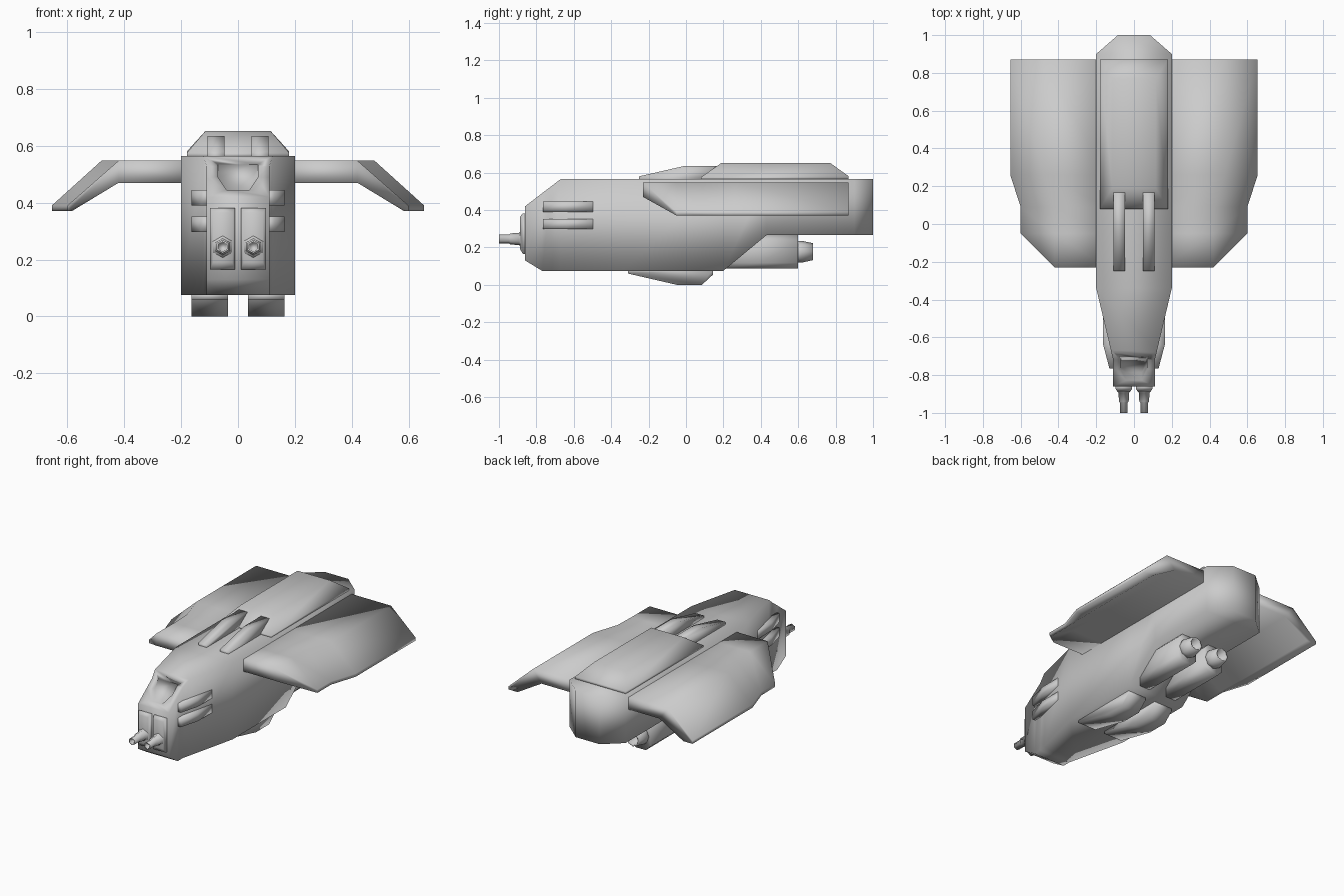
import bpy, bmesh
from math import cos, sin, pi

cube = bpy.data.objects.get("Cube")
if cube:
    bpy.data.objects.remove(cube, do_unlink=True)

grey = bpy.data.materials.new("hull_grey")
grey.use_nodes = True
COLOR = (0.6, 0.6, 0.6, 1)
grey.diffuse_color = COLOR
grey.node_tree.nodes["Principled BSDF"].inputs["Base Color"].default_value = COLOR


def loft(name, rings, mirror=False):
    """Skin equal-length point rings, cap both ends, optionally mirror across x."""
    bm = bmesh.new()
    loops = [[bm.verts.new(p) for p in ring] for ring in rings]
    n = len(loops[0])
    for a, b in zip(loops, loops[1:]):
        for i in range(n):
            j = (i + 1) % n
            bm.faces.new((a[i], a[j], b[j], b[i]))
    bm.faces.new(loops[0][::-1])
    bm.faces.new(loops[-1])
    bmesh.ops.remove_doubles(bm, verts=bm.verts, dist=0.0005)
    bmesh.ops.recalc_face_normals(bm, faces=bm.faces)
    for f in bm.faces:
        f.smooth = True
    mesh = bpy.data.meshes.new(name)
    bm.to_mesh(mesh)
    bm.free()
    mesh.materials.append(grey)
    obj = bpy.data.objects.new(name, mesh)
    bpy.context.collection.objects.link(obj)
    if mirror:
        obj.modifiers.new("Mirror", 'MIRROR').use_mirror_merge = False
    return obj


def rect(y, x0, x1, z0, z1):
    return [(x0, y, z0), (x1, y, z0), (x1, y, z1), (x0, y, z1)]


def prism(name, profile, x0, x1, mirror=True):
    """Extrude a (y, z) side profile from x0 to x1."""
    return loft(name, [[(x, y, z) for y, z in profile] for x in (x0, x1)], mirror)


def turned(name, cx, cz, steps, sides):
    """Turned part along y from (y, radius) steps."""
    angles = [pi / 2 + 2 * pi * i / sides for i in range(sides)]
    return loft(name, [[(cx + r * cos(a), y, cz + r * sin(a)) for a in angles]
                       for y, r in steps], True)


# Fuselage: y, half width, bottom, top
stations = [(-.86, .11, .13, .42), (-.77, .11, .075, .489), (-.72, .11, .075, .527),
            (-.67, .122, .075, .565), (-.34, .2, .075, .565), (.2, .2, .075, .565),
            (.43, .2, .265, .565), (.9, .2, .265, .565), (1, .085, .265, .565)]
hull = loft("fuselage", [rect(y, -w, w, b, t) for y, w, b, t in stations])

# Cockpit recess cut into the sloping nose
outline = [(-.07, .535), (-.07, .49), (-.04, .445), (.04, .445), (.07, .49), (.07, .535)]
cutter = loft("cockpit_cutter", [[(x, -.95, z) for x, z in outline],
                                 [(x, -.705 + (z - .535) * .9, z) for x, z in outline]])
cutter.hide_render = True
cut = hull.modifiers.new("Cockpit", 'BOOLEAN')
cut.operation, cut.object, cut.solver = 'DIFFERENCE', cutter, 'EXACT'
bpy.context.view_layer.objects.active = hull
bpy.ops.object.modifier_apply(modifier=cut.name)
bpy.data.objects.remove(cutter, do_unlink=True)


# Drooped wings: y, top fold x, tip x, inner tip x
def wing_ring(y, fold, tip, under):
    return [(.15, y, .548), (fold, y, .548), (tip, y, .39), (tip, y, .37),
            (under, y, .37), (.42, y, .47), (.15, y, .47)]


front = [(.15, -.23, .548)] + [(.42, -.23, .548)] * 2 + [(.42, -.23, .47)] * 3 + [(.15, -.23, .47)]
loft("wing", [front, wing_ring(-.05, .42, .6, .585), wing_ring(.09, .425, .6, .585),
              wing_ring(.26, .48, .655, .59), wing_ring(.87, .48, .655, .59)], True)

# Dorsal hump
loft("dorsal_hump", [rect_pts for rect_pts in (
    [(-.18, .08, .56), (.18, .08, .56), (.18, .87, .56), (-.18, .87, .56)],
    [(-.18, .08, .575), (.18, .08, .575), (.18, .87, .58), (-.18, .87, .58)],
    [(-.115, .19, .652), (.115, .19, .652), (.115, .77, .652), (-.115, .77, .652)])])

# Dorsal ridges
prism("dorsal_ridge", [(-.25, .55), (-.25, .58), (-.01, .635), (.17, .635), (.17, .55)], .048, .108)

# Belly skids
prism("belly_skid", [(-.31, .085), (-.31, .06), (-.05, 0), (.085, 0), (.145, .055), (.145, .085)],
      .035, .163)

# Side gun fairings
for label, z in (("upper", .39), ("lower", .297)):
    loft(label + "_side_fairing", [rect(-.765, .09, .13, z, z + .055),
                                   rect(-.64, .09, .163, z, z + .055),
                                   rect(-.47, .09, .163, z, z + .055)], True)

# Nose gun mounts and hollow barrels
loft("gun_mount", [rect(-.85, .01, .098, .165, .382), rect(-.872, .01, .098, .165, .382),
                   rect(-.887, .02, .088, .19, .365)], True)
turned("gun_barrel", .054, .245,
       [(-.87, .042), (-.89, .038), (-.892, .032), (-.94, .03), (-.945, .024),
        (-1, .024), (-1, .017), (-.96, .015)], 6)


# Engine pods under the tail
def pod_ring(y):
    cx, cz, w, h, c = .098, .177, .066, .09, .03
    return [(cx + sx * (w - a), y, cz + sz * (h - b)) for sx, sz, a, b in (
        (-1, -1, c, 0), (1, -1, c, 0), (1, -1, 0, c), (1, 1, 0, c),
        (1, 1, c, 0), (-1, 1, c, 0), (-1, 1, 0, c), (-1, -1, 0, c))]


loft("engine_pod", [pod_ring(.18), pod_ring(.4), pod_ring(.6)], True)
turned("engine_nozzle", .098, .177,
       [(.58, .058), (.62, .058), (.68, .045), (.68, .036), (.63, .03)], 8)
